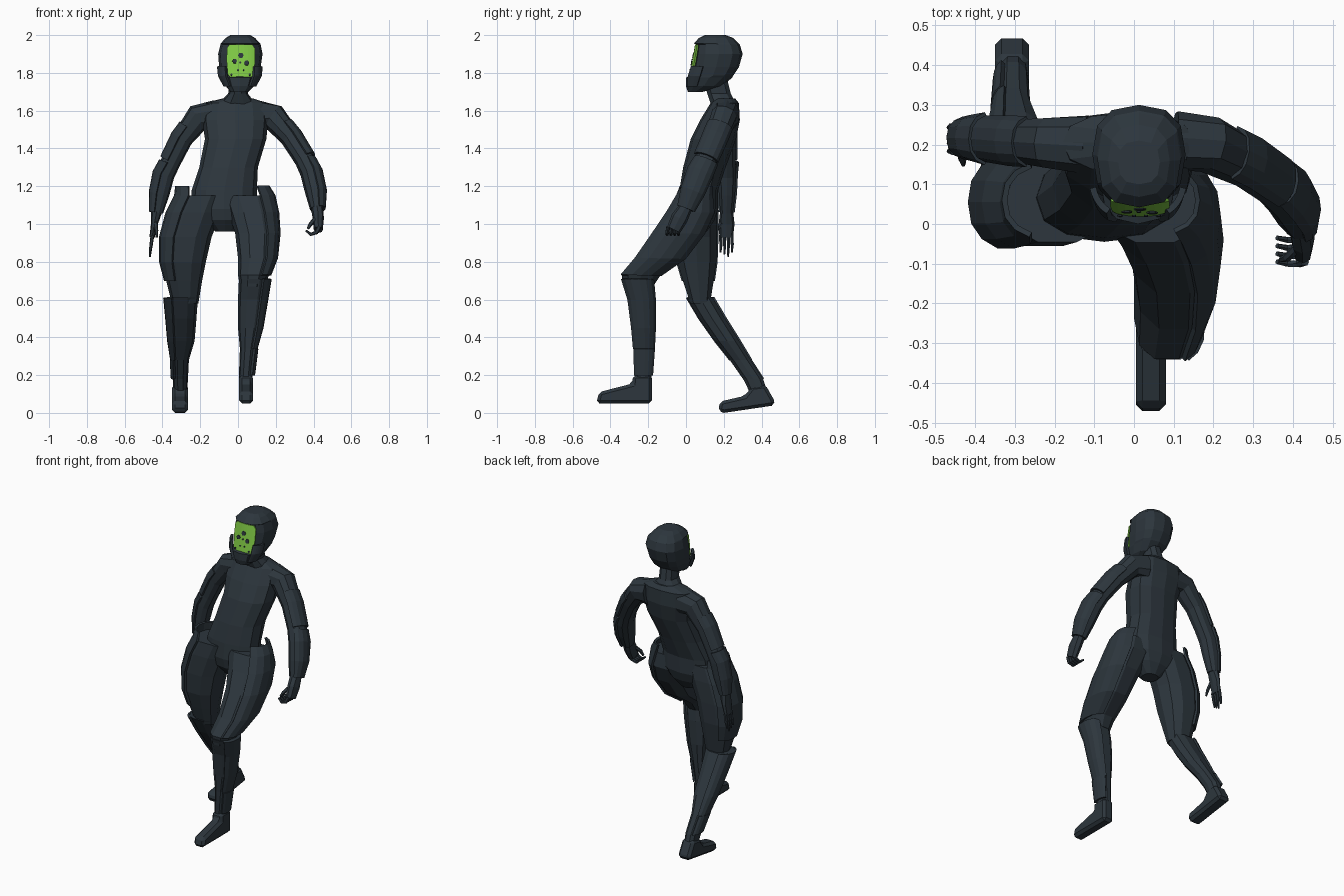
import bpy, bmesh, math
from mathutils import Vector


def material(name, rgb):
    m = bpy.data.materials.new(name)
    m.diffuse_color = (*rgb, 1)
    return m


SLATE = material("dark slate", (0.026, 0.037, 0.047))
GREEN = material("visor green", (0.22, 0.60, 0.06))


def finish(name, bm, mat=SLATE):
    bmesh.ops.recalc_face_normals(bm, faces=bm.faces)
    me = bpy.data.meshes.new(name)
    bm.to_mesh(me)
    bm.free()
    me.materials.append(mat)
    ob = bpy.data.objects.new(name, me)
    bpy.context.collection.objects.link(ob)
    return ob


def spow(v, e):
    return math.copysign(abs(v) ** e, v)


def levels(rows):
    """Horizontal rings from (z, x0, x1, y0, y1) extents."""
    return [(Vector(((a + b) / 2, (c + d) / 2, z)), (b - a) / 2, (d - c) / 2, None)
            for z, a, b, c, d in rows]


def path(rows):
    """Rings across a downward path from (x, y, z, rx, ry)."""
    pts = [Vector(r[:3]) for r in rows]
    out = []
    for i, r in enumerate(rows):
        t = pts[min(i + 1, len(pts) - 1)] - pts[max(i - 1, 0)]
        out.append((pts[i], r[3], r[4], Vector((0, 0, -1)).rotation_difference(t)))
    return out


def ring_point(ring, ang, e, s=1.0):
    c, rx, ry, q = ring
    p = Vector((rx * s * spow(math.cos(ang), e), ry * s * spow(math.sin(ang), e), 0))
    if q:
        p.rotate(q)
    return c + p


def loft(name, rings, n=10, e=0.85):
    bm = bmesh.new()
    loops = [[bm.verts.new(ring_point(r, 2 * math.pi * k / n, e)) for k in range(n)] for r in rings]
    for a, b in zip(loops, loops[1:]):
        for k in range(n):
            bm.faces.new((a[k], a[(k + 1) % n], b[(k + 1) % n], b[k]))
    bm.faces.new(loops[0])
    bm.faces.new(loops[-1])
    return finish(name, bm)


def plate(name, rings, a0, a1, s=1.05, thick=0.014, e=0.85, m=6):
    """Armour shell wrapping part of a limb."""
    bm = bmesh.new()
    rows = [[bm.verts.new(ring_point(r, math.radians(a0 + (a1 - a0) * k / m), e, s))
             for k in range(m + 1)] for r in rings]
    for a, b in zip(rows, rows[1:]):
        for k in range(m):
            bm.faces.new((a[k], a[k + 1], b[k + 1], b[k]))
    ob = finish(name, bm)
    mod = ob.modifiers.new("thickness", "SOLIDIFY")
    mod.thickness, mod.offset = thick, 0
    return ob


def foot(name, profile, x0, x1):
    """Side profile (y, z) extruded across the foot."""
    bm = bmesh.new()
    f = bm.faces.new([bm.verts.new((x0, y, z)) for y, z in profile])
    ext = bmesh.ops.extrude_face_region(bm, geom=[f])
    for v in ext["geom"]:
        if isinstance(v, bmesh.types.BMVert):
            v.co.x = x1
    ob = finish(name, bm)
    mod = ob.modifiers.new("edge", "BEVEL")
    mod.width, mod.segments = 0.016, 1
    return ob


# torso and neck
loft("torso", levels([
    (1.665, -.08, .08, .15, .26), (1.64, -.18, .15, .13, .28), (1.55, -.19, .16, .075, .285),
    (1.45, -.175, .15, .025, .265), (1.3, -.205, .105, -.015, .21), (1.18, -.245, .10, -.035, .17),
    (1.08, -.25, .10, -.045, .17), (1.02, -.19, .05, -.035, .15), (.96, -.12, -.02, .01, .11)]), 12, 0.85)
loft("neck", levels([(1.77, -.045, .055, .09, .22), (1.69, -.052, .052, .11, .24),
                     (1.63, -.11, .10, .13, .27)]))

# head with jaw guards at both sides
loft("head", levels([
    (1.70, -.04, .055, .01, .09), (1.73, -.065, .085, .0, .19), (1.775, -.085, .105, .0, .245),
    (1.785, -.09, .11, .034, .25), (1.83, -.10, .12, .038, .28), (1.90, -.105, .13, .05, .30),
    (1.95, -.093, .12, .058, .285), (1.955, -.092, .118, .042, .28), (1.985, -.065, .09, .068, .25),
    (2.0, -.04, .065, .10, .21)]), 12, 0.78)
jaw = levels([(1.835, -.105, .125, .02, .26), (1.785, -.10, .12, .003, .25), (1.73, -.07, .09, .0, .2)])
for a in (197, 303):
    plate("jaw_guard", jaw, a, a + 40, 1.02, .016, .75)


# curved visor with small dark marks
def visor_y(x, z):
    return .022 + (z - 1.775) * .17 + 2.2 * (x - .015) ** 2


bm = bmesh.new()
rows = [[bm.verts.new((.015 + w * k / 4, visor_y(.015 + w * k / 4, z), z)) for k in range(-4, 5)]
        for z, w in [(1.778, .055), (1.79, .068), (1.86, .074), (1.93, .073), (1.95, .06)]]
for a, b in zip(rows, rows[1:]):
    for k in range(8):
        bm.faces.new((a[k], a[k + 1], b[k + 1], b[k]))
visor = finish("visor", bm, GREEN)
mod = visor.modifiers.new("thickness", "SOLIDIFY")
mod.thickness, mod.offset = .008, 0
for x, z, r in [(.015, 1.893, .015), (-.018, 1.862, .013), (.046, 1.852, .014),
                (.012, 1.856, .006), (.0, 1.815, .005), (.03, 1.815, .005),
                (-.035, 1.79, .006), (.062, 1.79, .006)]:
    bm = bmesh.new()
    bm.faces.new([bm.verts.new((x + r * math.cos(t), visor_y(x, z) - .007 + .17 * r * math.sin(t),
                                z + r * math.sin(t))) for t in [math.pi * k / 3 for k in range(6)]])
    mark = finish("visor_mark", bm)
    mark.modifiers.new("thickness", "SOLIDIFY").thickness = .004

# forward leg (+x)
thigh = levels([(1.15, -.08, .185, -.05, .14), (1.06, -.05, .205, -.105, .15), (.95, -.015, .213, -.18, .1),
                (.82, .0, .2, -.27, .0), (.73, .0, .165, -.345, -.13), (.67, .01, .14, -.335, -.17)])
shin = levels([(.71, .005, .168, -.345, -.175), (.6, .0, .15, -.31, -.165), (.45, .0, .125, -.29, -.165),
               (.34, .01, .095, -.28, -.17), (.2, .005, .078, -.275, -.18), (.12, .005, .075, -.275, -.18)])
top = levels([(1.2, -.06, .155, -.02, .14)])
loft("forward_thigh", thigh)
loft("forward_shin", shin)
plate("forward_thigh_plate", top + thigh[:5], -65, 65)
plate("forward_shin_plate", shin[:4], -60, 70)
plate("forward_ankle_plate", shin[3:5], -50, 60, 1.15)
foot("forward_foot", [(-.18, .05), (-.18, .2), (-.28, .2), (-.285, .155), (-.46, .11), (-.475, .05)],
     .005, .08)

# trailing leg (-x)
thigh = levels([(1.15, -.325, -.06, -.05, .16), (1.06, -.37, -.09, -.06, .17), (.93, -.405, -.14, -.06, .17),
                (.8, -.405, -.17, -.05, .165), (.7, -.38, -.19, -.02, .15), (.58, -.35, -.21, .02, .13)])
shin = levels([(.61, -.385, -.212, .0, .145), (.5, -.375, -.22, .065, .21), (.38, -.365, -.23, .15, .285),
               (.28, -.35, -.26, .23, .345), (.18, -.345, -.265, .3, .41), (.09, -.34, -.27, .345, .44)])
top = levels([(1.2, -.32, -.08, -.03, .15)])
loft("trailing_thigh", thigh)
loft("trailing_shin", shin)
plate("trailing_thigh_plate", top + thigh[:5], 115, 245)
plate("trailing_shin_plate", shin[:4], 110, 240)
plate("trailing_ankle_plate", shin[3:5], 120, 230, 1.1)
foot("trailing_foot", [(.47, .04), (.465, .07), (.42, .15), (.35, .14), (.31, .09), (.18, .06),
                       (.17, .01), (.2, .0)], -.35, -.265)

# arms with upper and forearm plates
arms = {
    "right": ([(.10, .21, 1.575, .08, .075), (.19, .20, 1.565, .072, .07), (.28, .155, 1.455, .056, .062),
               (.352, .105, 1.34, .053, .06), (.385, .075, 1.27, .055, .064), (.408, .035, 1.17, .053, .058),
               (.418, -.0, 1.08, .037, .042)], -75, 75),
    "left": ([(-.12, .20, 1.575, .08, .075), (-.21, .205, 1.565, .072, .065), (-.295, .21, 1.45, .055, .055),
              (-.355, .215, 1.33, .052, .05), (-.39, .217, 1.26, .054, .05), (-.413, .217, 1.16, .05, .045),
              (-.43, .215, 1.06, .033, .035)], 105, 255)}
for side, (rows, a0, a1) in arms.items():
    rings = path(rows)
    loft(side + "_arm", rings)
    c, rx, ry, q = rings[2]
    lift = (c + (rings[1][0] - c) * .5, rx, ry, q)
    plate(side + "_upper_arm_plate", [lift, rings[2], rings[3]], a0, a1, 1.08)
    plate(side + "_forearm_plate", [(rings[3][0] + Vector((0, 0, -.01)), .055, .058, rings[4][3])] + rings[4:],
          a0, a1, 1.07)

# curled hand (+x): palm, thumb and fingers
loft("right_palm", path([(.418, .0, 1.09, .032, .035), (.425, -.035, 1.03, .03, .045),
                         (.425, -.065, .97, .024, .038)]), 8)
for i in range(4):
    y = -.035 - .02 * i
    loft("right_finger", path([(.43, y, .985, .012, .01), (.415, y - .005, .955, .011, .01),
                               (.385, y - .005, .945, .009, .008), (.36, y, .965, .006, .006)]), 6)
loft("right_thumb", path([(.41, -.06, 1.03, .012, .012), (.385, -.085, 1.0, .011, .01),
                          (.37, -.09, .975, .007, .007)]), 6)

# open hand (-x)
loft("left_palm", path([(-.43, .215, 1.07, .03, .034), (-.443, .215, 1.0, .018, .042),
                        (-.455, .213, .93, .014, .036)]), 8)
for i in range(4):
    y = .183 + .02 * i
    loft("left_finger", path([(-.453, y, .94, .01, .01), (-.46, y + .002, .89, .009, .009),
                              (-.467, y, .85 - .012 * (i % 3), .005, .005)]), 6)
loft("left_thumb", path([(-.438, .19, 1.01, .012, .012), (-.432, .162, .965, .01, .01),
                         (-.43, .15, .93, .006, .006)]), 6)
